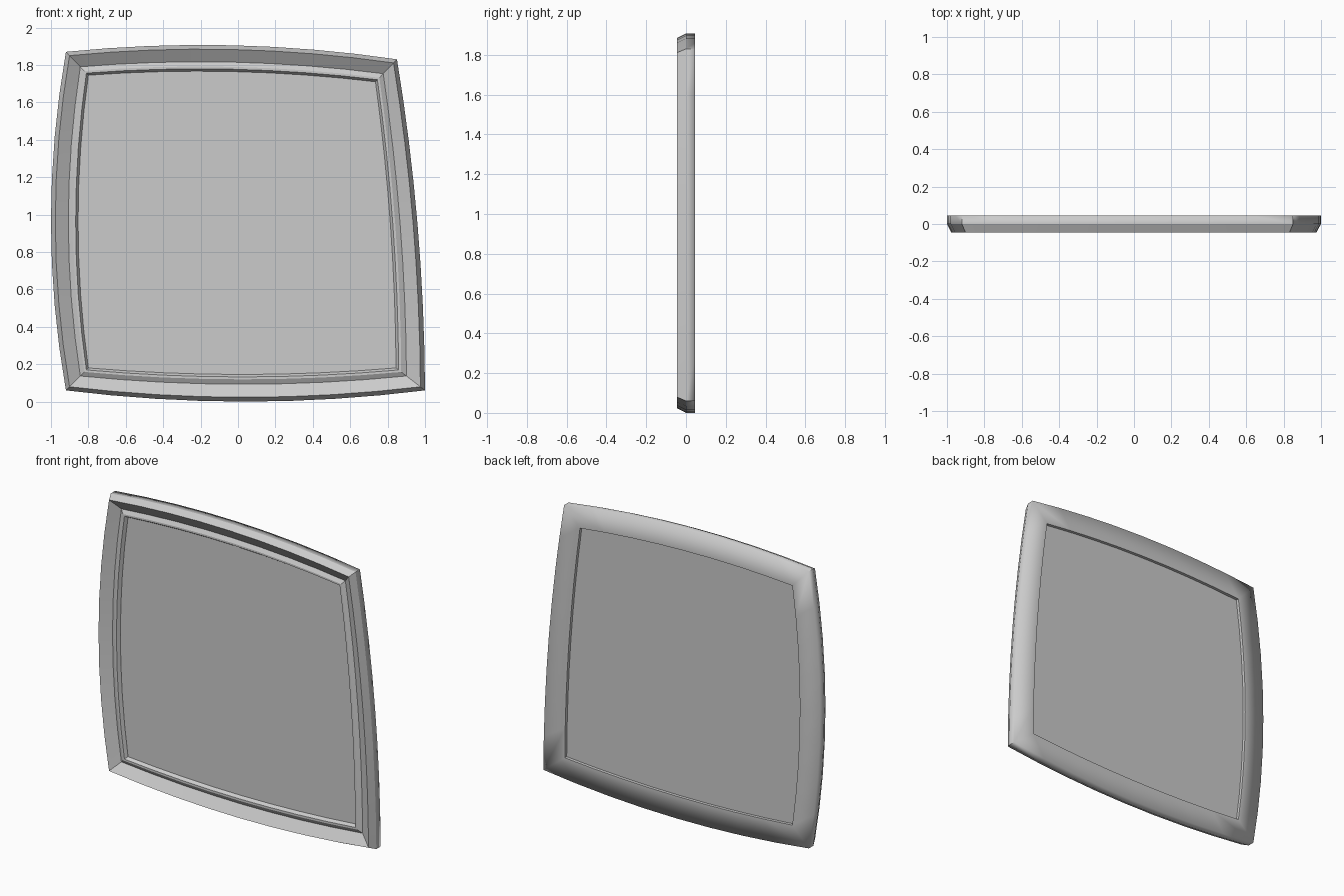
import bpy
import bmesh
from mathutils import Vector

if "Cube" in bpy.data.objects:
    bpy.data.objects.remove(bpy.data.objects["Cube"], do_unlink=True)

grey = bpy.data.materials.new("plain grey")
grey.use_nodes = True
colour = (0.6, 0.6, 0.6, 1)
grey.diffuse_color = colour
grey.node_tree.nodes["Principled BSDF"].inputs["Base Color"].default_value = colour

SEGMENTS = 8  # per bowed side

# Corners run clockwise from top left; bows belong to the top, right, bottom and left sides
OUTER = [(-0.92, 1.87), (0.85, 1.83), (1.0, 0.06), (-0.92, 0.06)]
INNER = [(-0.80, 1.745), (0.735, 1.71), (0.845, 0.18), (-0.80, 0.18)]
OUTER_BOW = [0.055, 0.035, 0.06, 0.08]
INNER_BOW = [0.037, 0.025, 0.035, 0.055]


def bowed_outline(corners, bows):
    """Four-sided outline whose sides bulge outwards."""
    points = []
    for i, bow in enumerate(bows):
        a, b = Vector(corners[i]), Vector(corners[(i + 1) % 4])
        along = (b - a).normalized()
        outward = Vector((-along.y, along.x))
        for s in range(SEGMENTS):
            u = s / SEGMENTS
            points.append(a.lerp(b, u) + outward * bow * 4 * u * (1 - u))
    return points


outer = bowed_outline(OUTER, OUTER_BOW)
inner = bowed_outline(INNER, INNER_BOW)


def add_ring(bm, inset, y):
    ring = []
    for o, i in zip(outer, inner):
        p = o.lerp(i, inset)
        ring.append(bm.verts.new((p.x, y, p.y)))
    return ring


def bridge(bm, a, b):
    n = len(a)
    return [bm.faces.new((a[k], a[(k + 1) % n], b[(k + 1) % n], b[k])) for k in range(n)]


def finish(bm, name):
    bmesh.ops.recalc_face_normals(bm, faces=bm.faces[:])
    mesh = bpy.data.meshes.new(name)
    bm.to_mesh(mesh)
    bm.free()
    mesh.materials.append(grey)
    obj = bpy.data.objects.new(name, mesh)
    bpy.context.collection.objects.link(obj)
    return obj


# Moulded frame: (inset towards the panel, depth, crisp edge)
profile = [
    (0.0, 0.045, False),   # back outer edge
    (0.0, 0.0, True),      # outer wall
    (0.16, -0.045, True),  # front ridge
    (0.64, 0.0, True),     # foot of the inner slope
    (0.82, -0.015, True),  # bead
    (0.91, -0.015, True),
    (1.0, 0.005, True),    # panel seat
    (1.0, 0.045, True),    # back inner edge
]
bm = bmesh.new()
rings = [add_ring(bm, inset, y) for inset, y, _ in profile]
for k in range(len(rings)):
    bridge(bm, rings[k], rings[(k + 1) % len(rings)])
for face in bm.faces:
    face.smooth = True
for ring, (_, _, crisp) in zip(rings, profile):
    if crisp:
        for k, v in enumerate(ring):
            bm.edges.get((v, ring[(k + 1) % len(ring)])).smooth = False
# Crisp mitres at the corners of the front moulding
for k in range(len(rings) - 1):
    for c in range(0, len(outer), SEGMENTS):
        bm.edges.get((rings[k][c], rings[k + 1][c])).smooth = False
finish(bm, "frame")

# Flat panel set into the frame
bm = bmesh.new()
front = add_ring(bm, 0.98, 0.007)
back = add_ring(bm, 0.98, 0.025)
bridge(bm, front, back)
bm.faces.new(front)
bm.faces.new(back)
finish(bm, "panel")
